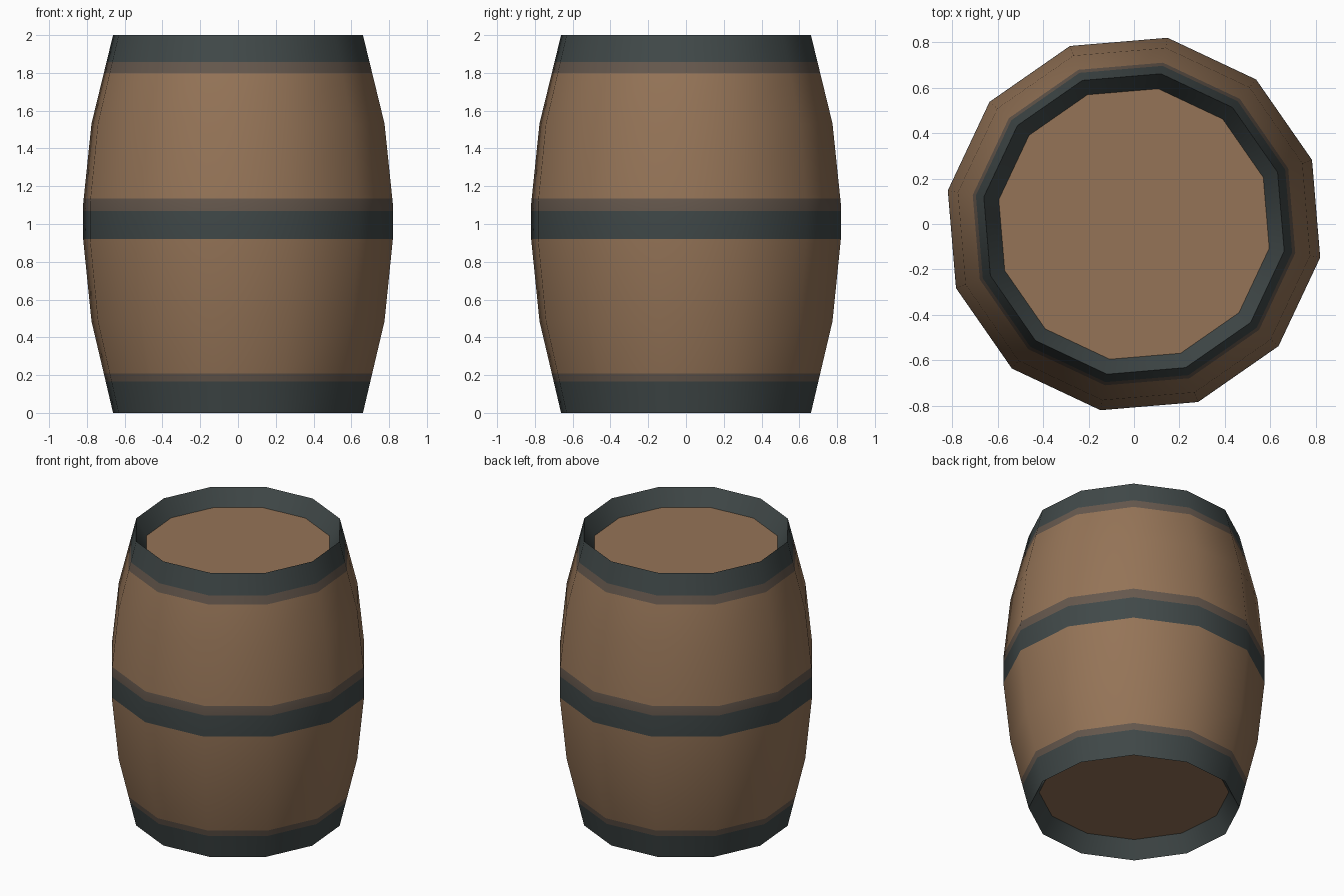
import bpy, bmesh, math

if "Cube" in bpy.data.objects:
    bpy.data.objects.remove(bpy.data.objects["Cube"])

SIDES, TURN = 12, math.radians(-10.2)


def mat(name, rgb):
    m = bpy.data.materials.new(name)
    m.diffuse_color = (*rgb, 1)
    m.use_nodes = True
    m.node_tree.nodes["Principled BSDF"].inputs["Base Color"].default_value = m.diffuse_color
    return m


wood = mat("wood", (0.300, 0.175, 0.096))
iron = mat("dark iron", (0.052, 0.066, 0.066))
worn = mat("worn band edge", (0.132, 0.098, 0.075))

# Barrel outline: (height, radius), straight between points
OUTLINE = [(0, .672), (.485, .788), (.92, .833), (1.106, .833), (1.532, .788), (2, .672)]


def radius(z):
    for (z0, r0), (z1, r1) in zip(OUTLINE, OUTLINE[1:]):
        if z <= z1:
            return r0 + (r1 - r0) * (z - z0) / (z1 - z0)


def band_colour(z):
    if z < .165 or .92 < z < 1.07 or z > 1.857:
        return 1
    if z < .208 or 1.07 < z < 1.135 or z > 1.80:
        return 2
    return 0


def ring(bm, z, r):
    return [bm.verts.new((r * math.cos(TURN + i * math.tau / SIDES),
                          r * math.sin(TURN + i * math.tau / SIDES), z)) for i in range(SIDES)]


bm = bmesh.new()

# Outer wall, cut at the colour boundaries
cuts = [.165, .208, 1.07, 1.135, 1.80, 1.857]
heights = sorted([z for z, _ in OUTLINE] + cuts)
profile = [(z, radius(z)) for z in heights]
# Recessed lids inside both rims
profile = [(.115, .605)] + profile + [(1.885, .605)]
rings = [ring(bm, z, r) for z, r in profile]
last = len(rings) - 2
for k, (a, b) in enumerate(zip(rings, rings[1:])):
    mid = (profile[k][0] + profile[k + 1][0]) / 2
    for i in range(SIDES):
        j = (i + 1) % SIDES
        f = bm.faces.new((a[i], a[j], b[j], b[i]))
        f.material_index = 1 if k in (0, last) else band_colour(mid)
bm.faces.new(rings[0][::-1])
bm.faces.new(rings[-1])

mesh = bpy.data.meshes.new("barrel")
bm.to_mesh(mesh)
bm.free()
for m in (wood, iron, worn):
    mesh.materials.append(m)
barrel = bpy.data.objects.new("barrel", mesh)
bpy.context.collection.objects.link(barrel)
bpy.context.view_layer.objects.active = barrel
barrel.select_set(True)
bpy.ops.object.shade_smooth_by_angle(angle=math.radians(40))
